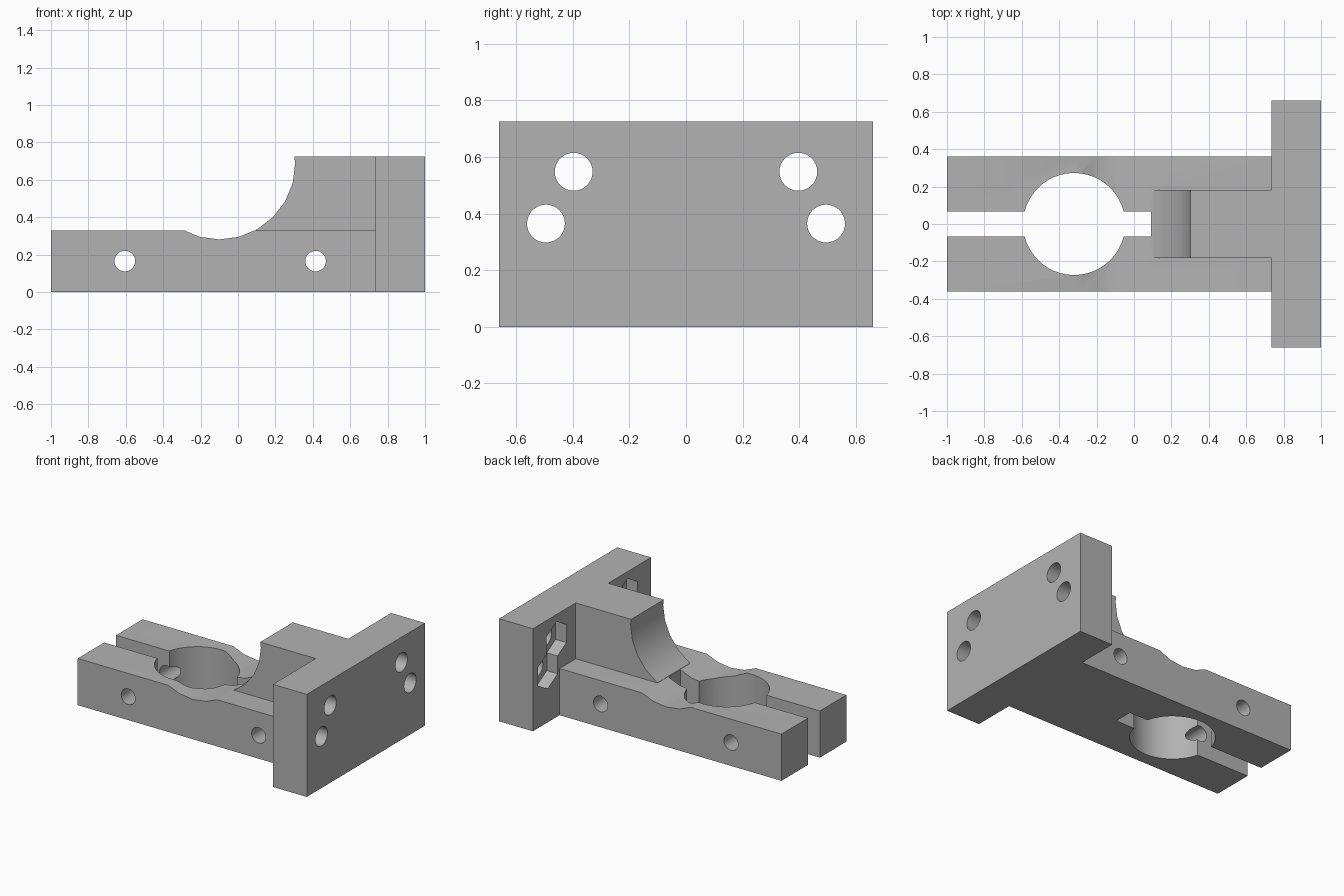
import bpy, bmesh, math
from mathutils import Vector

cube = bpy.data.objects.get("Cube")
if cube:
    bpy.data.objects.remove(cube, do_unlink=True)

grey = bpy.data.materials.new("plain grey")
grey.use_nodes = True
colour = (0.45, 0.45, 0.45, 1)
grey.diffuse_color = colour
grey.node_tree.nodes["Principled BSDF"].inputs["Base Color"].default_value = colour


def extrude(name, points, direction):
    """Solid made by pushing a flat outline along a direction."""
    bm = bmesh.new()
    face = bm.faces.new([bm.verts.new(p) for p in points])
    result = bmesh.ops.extrude_face_region(bm, geom=[face], use_keep_orig=True)
    moved = [v for v in result["geom"] if isinstance(v, bmesh.types.BMVert)]
    bmesh.ops.translate(bm, verts=moved, vec=direction)
    bmesh.ops.recalc_face_normals(bm, faces=bm.faces)
    mesh = bpy.data.meshes.new(name)
    bm.to_mesh(mesh)
    bm.free()
    mesh.materials.append(grey)
    obj = bpy.data.objects.new(name, mesh)
    bpy.context.collection.objects.link(obj)
    return obj


def box(name, x0, x1, half_y, z0, z1):
    outline = [(x0, -half_y, z0), (x1, -half_y, z0), (x1, half_y, z0), (x0, half_y, z0)]
    return extrude(name, outline, (0, 0, z1 - z0))


def prism(name, start, direction, radius, sides):
    """Regular prism with its first corner straight up, or along x when upright."""
    d = Vector(direction)
    u = Vector((1, 0, 0)) if d.z else Vector((0, 0, 1))
    v = d.normalized().cross(u)
    turns = [math.tau * i / sides for i in range(sides)]
    points = [Vector(start) + radius * (math.cos(a) * u + math.sin(a) * v) for a in turns]
    return extrude(name, points, d)


def combine(target, other, operation):
    mod = target.modifiers.new(operation.lower(), "BOOLEAN")
    mod.operation, mod.solver, mod.object = operation, "EXACT", other
    bpy.context.view_layer.objects.active = target
    bpy.ops.object.modifier_apply(modifier=mod.name)
    bpy.data.objects.remove(other, do_unlink=True)


# Mounting plate, split arm and raised support fused into one body
bracket = box("clamp_bracket", 0.735, 1, 0.66, 0, 0.725)
combine(bracket, box("split_arm", -1, 0.9, 0.362, 0, 0.33), "UNION")
combine(bracket, box("support_block", 0.095, 0.85, 0.182, 0.1, 0.725), "UNION")

# Curved saddle, clamp bore and slot
cutters = [
    prism("saddle", (-0.1, -1, 0.687), (0, 2, 0), 0.406, 24),
    prism("bore", (-0.32, 0, -0.2), (0, 0, 1), 0.273, 48),
    box("slot", -1.2, 0.09, 0.067, -0.2, 0.6),
]
# Cross bolt holes through the arm
for x in (-0.605, 0.415):
    cutters.append(prism("cross_hole", (x, -1, 0.165), (0, 2, 0), 0.055, 32))
# Plate bolt holes with hexagonal nut pockets behind
for side in (-1, 1):
    for y, z in ((0.397, 0.548), (0.495, 0.365)):
        cutters.append(prism("nut_pocket", (0.6, side * y, z), (0.22, 0, 0), 0.128, 6))
        cutters.append(prism("plate_hole", (0.7, side * y, z), (0.6, 0, 0), 0.067, 32))
for cutter in cutters:
    combine(bracket, cutter, "DIFFERENCE")

# Smooth the round walls and keep corners crisp
bpy.ops.object.select_all(action="DESELECT")
bracket.select_set(True)
bpy.context.view_layer.objects.active = bracket
bpy.ops.object.shade_smooth_by_angle(angle=math.radians(30))
